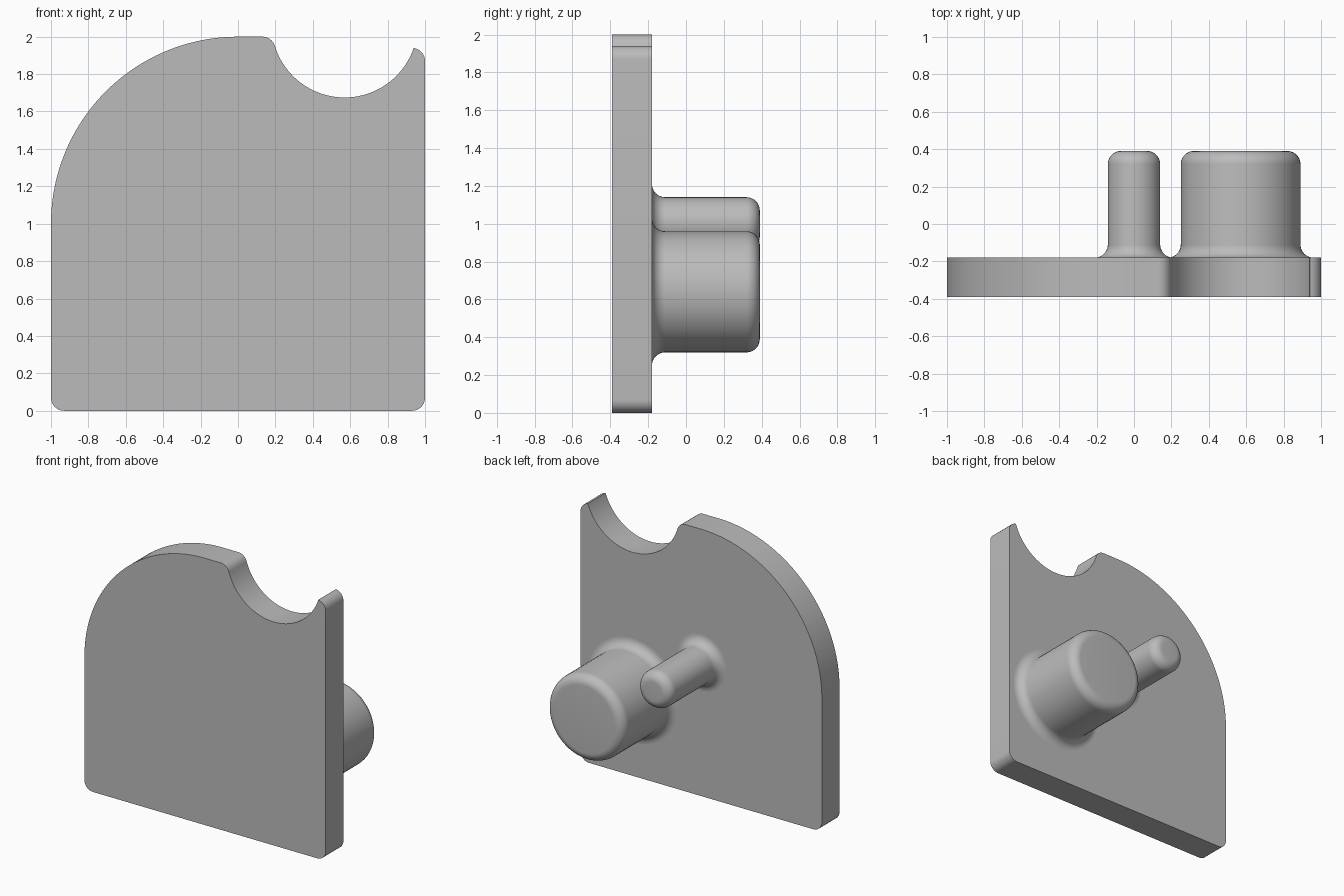
import bpy
import bmesh
from math import sin, cos, radians, pi
from mathutils import Vector

if "Cube" in bpy.data.objects:
    bpy.data.objects.remove(bpy.data.objects["Cube"], do_unlink=True)

FRONT, BACK, PEG_END = -0.39, -0.18, 0.39
ROUND = 0.07

grey = bpy.data.materials.new("plain_grey")
grey.use_nodes = True
colour = (0.5, 0.5, 0.5, 1)
grey.diffuse_color = colour
grey.node_tree.nodes["Principled BSDF"].inputs["Base Color"].default_value = colour


def arc(cx, cy, r, start, end, steps):
    """Points along a circular arc, angles in degrees."""
    angles = [radians(start + (end - start) * i / steps) for i in range(steps + 1)]
    return [(cx + r * cos(a), cy + r * sin(a)) for a in angles]


def finish(bm, name):
    bmesh.ops.remove_doubles(bm, verts=bm.verts, dist=0.0001)
    bmesh.ops.recalc_face_normals(bm, faces=bm.faces)
    mesh = bpy.data.meshes.new(name)
    bm.to_mesh(mesh)
    bm.free()
    mesh.materials.append(grey)
    obj = bpy.data.objects.new(name, mesh)
    bpy.context.collection.objects.link(obj)
    bpy.ops.object.select_all(action="DESELECT")
    obj.select_set(True)
    bpy.context.view_layer.objects.active = obj
    bpy.ops.object.shade_smooth_by_angle(angle=radians(30))
    return obj


def build_plate():
    # Outline runs clockwise from the lower left corner
    outline = arc(-1 + ROUND, ROUND, ROUND, 270, 180, 10)
    outline += arc(0, 1, 1, 180, 90, 48)                      # large shoulder
    outline += arc(0.13, 2 - ROUND, ROUND, 90, 17, 10)        # notch lip
    outline += arc(0.57, 2.065, 0.39, 197, 341.3, 48)         # round notch
    outline += arc(1 - ROUND, 1.87, ROUND, 82, 0, 10)         # corner tip
    outline += arc(1 - ROUND, ROUND, ROUND, 0, -90, 10)
    bm = bmesh.new()
    face = bm.faces.new([bm.verts.new((x, FRONT, z)) for x, z in outline])
    result = bmesh.ops.extrude_face_region(bm, geom=[face], use_keep_orig=True)
    moved = [v for v in result["geom"] if isinstance(v, bmesh.types.BMVert)]
    bmesh.ops.translate(bm, verts=moved, vec=(0, BACK - FRONT, 0))
    finish(bm, "plate")


def build_peg(name, x, z, radius):
    # Radius and depth profile: base fillet, straight wall, rounded end
    profile = arc(radius + ROUND, BACK + ROUND, ROUND, 270, 180, 10)
    profile += arc(radius - ROUND, PEG_END - ROUND, ROUND, 0, 90, 10)
    profile.append((0, PEG_END))
    bm = bmesh.new()
    verts = [bm.verts.new((x + r, y, z)) for r, y in profile]
    edges = [bm.edges.new(pair) for pair in zip(verts, verts[1:])]
    bmesh.ops.spin(bm, geom=verts + edges, cent=Vector((x, 0, z)), axis=(0, 1, 0),
                   angle=2 * pi, steps=64)
    # Close the base against the plate
    bmesh.ops.remove_doubles(bm, verts=bm.verts, dist=0.0001)
    rim = [e for e in bm.edges if e.is_boundary]
    result = bmesh.ops.extrude_edge_only(bm, edges=rim)
    sunk = [v for v in result["geom"] if isinstance(v, bmesh.types.BMVert)]
    bmesh.ops.translate(bm, verts=sunk, vec=(0, -0.02, 0))
    bmesh.ops.holes_fill(bm, edges=[e for e in bm.edges if e.is_boundary])
    finish(bm, name)


build_plate()
build_peg("large_peg", 0.57, 0.64, 0.32)
build_peg("small_peg", 0, 1, 0.14)
